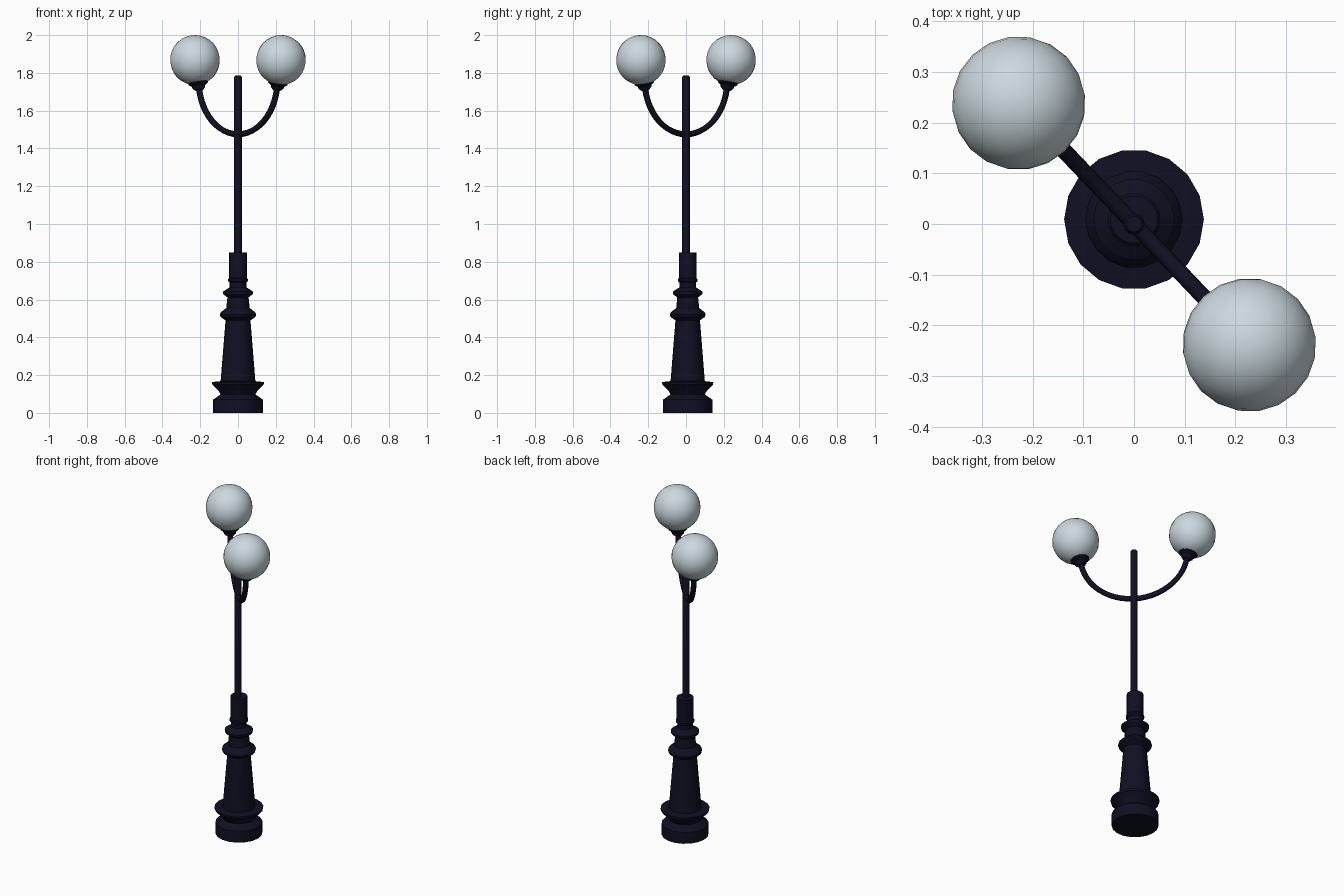
import bpy
import math
from mathutils import Vector

cube = bpy.data.objects.get("Cube")
if cube:
    bpy.data.objects.remove(cube, do_unlink=True)


def material(name, rgb):
    mat = bpy.data.materials.new(name)
    mat.use_nodes = True
    mat.diffuse_color = (*rgb, 1)
    mat.node_tree.nodes["Principled BSDF"].inputs["Base Color"].default_value = (*rgb, 1)
    return mat


iron = material("dark navy iron", (0.005, 0.005, 0.017))
glass = material("pale frosted glass", (0.60, 0.69, 0.74))


def finish(obj, name, mat, angle=35):
    obj.name = name
    obj.data.materials.clear()
    obj.data.materials.append(mat)
    bpy.ops.object.select_all(action='DESELECT')
    obj.select_set(True)
    bpy.context.view_layer.objects.active = obj
    bpy.ops.object.shade_smooth_by_angle(angle=math.radians(angle))
    return obj


def lathe(name, profile, sides, mat):
    """Closed turned solid from (radius, height) pairs."""
    verts, faces = [], []
    for r, z in profile:
        for i in range(sides):
            a = math.tau * i / sides
            verts.append((r * math.cos(a), r * math.sin(a), z))
    for k in range(len(profile) - 1):
        for i in range(sides):
            j = (i + 1) % sides
            faces.append((k * sides + i, k * sides + j,
                          (k + 1) * sides + j, (k + 1) * sides + i))
    last = (len(profile) - 1) * sides
    faces.append(tuple(reversed(range(sides))))
    faces.append(tuple(range(last, last + sides)))
    mesh = bpy.data.meshes.new(name)
    mesh.from_pydata(verts, [], faces)
    obj = bpy.data.objects.new(name, mesh)
    bpy.context.collection.objects.link(obj)
    return finish(obj, name, mat)


# Turned pedestal, slightly behind the pole axis
pedestal = lathe("pedestal", [
    (0.132, 0), (0.132, 0.07), (0.092, 0.098), (0.103, 0.117),
    (0.136, 0.15), (0.138, 0.163), (0.092, 0.168),
    (0.066, 0.49), (0.092, 0.508), (0.096, 0.52), (0.092, 0.532),
    (0.062, 0.555), (0.056, 0.612), (0.078, 0.628), (0.08, 0.642),
    (0.055, 0.658), (0.044, 0.665), (0.044, 0.69), (0.052, 0.697),
    (0.052, 0.708), (0.047, 0.715), (0.047, 0.85)], 18, iron)
pedestal.location.y = 0.009

# Slender pole
lathe("pole", [(0.021, 0.8), (0.021, 1.777), (0.016, 1.787)], 12, iron)

# Curved arm: half ellipse lying in a diagonal upright plane
side = Vector((0.228, -0.239, 0)).normalized()
curve = bpy.data.curves.new("curved_arm", 'CURVE')
curve.dimensions = '3D'
curve.bevel_depth = 0.016
curve.bevel_resolution = 2
curve.use_fill_caps = True
steps = 24
spline = curve.splines.new('POLY')
spline.points.add(steps)
for i, p in enumerate(spline.points):
    a = math.pi + math.radians(8) + (math.pi - math.radians(16)) * i / steps
    p.co = (*(side * 0.302 * math.cos(a)).xy, 1.76 + 0.285 * math.sin(a), 1)
arm = bpy.data.objects.new("curved_arm", curve)
bpy.context.collection.objects.link(arm)
bpy.ops.object.select_all(action='DESELECT')
arm.select_set(True)
bpy.context.view_layer.objects.active = arm
bpy.ops.object.convert(target='MESH')
finish(bpy.context.object, "curved_arm", iron, 50)

# Cup and globe at each end, tilted outwards
for sign, label in ((1, "left"), (-1, "right")):
    centre = side * 0.33 * sign + Vector((0, 0, 1.868))
    axis = (side * 0.2 * sign + Vector((0, 0, 1))).normalized()
    tilt = axis.to_track_quat('Z', 'Y')
    cup = lathe(label + "_lamp_cup", [
        (0.022, -0.162), (0.034, -0.15), (0.036, -0.14),
        (0.052, -0.128), (0.054, -0.113), (0.04, -0.105)], 14, iron)
    cup.location = centre
    cup.rotation_euler = tilt.to_euler()
    bpy.ops.mesh.primitive_uv_sphere_add(segments=20, ring_count=16, radius=0.132,
                                         location=centre, rotation=tilt.to_euler())
    finish(bpy.context.object, label + "_lamp_globe", glass, 60)
